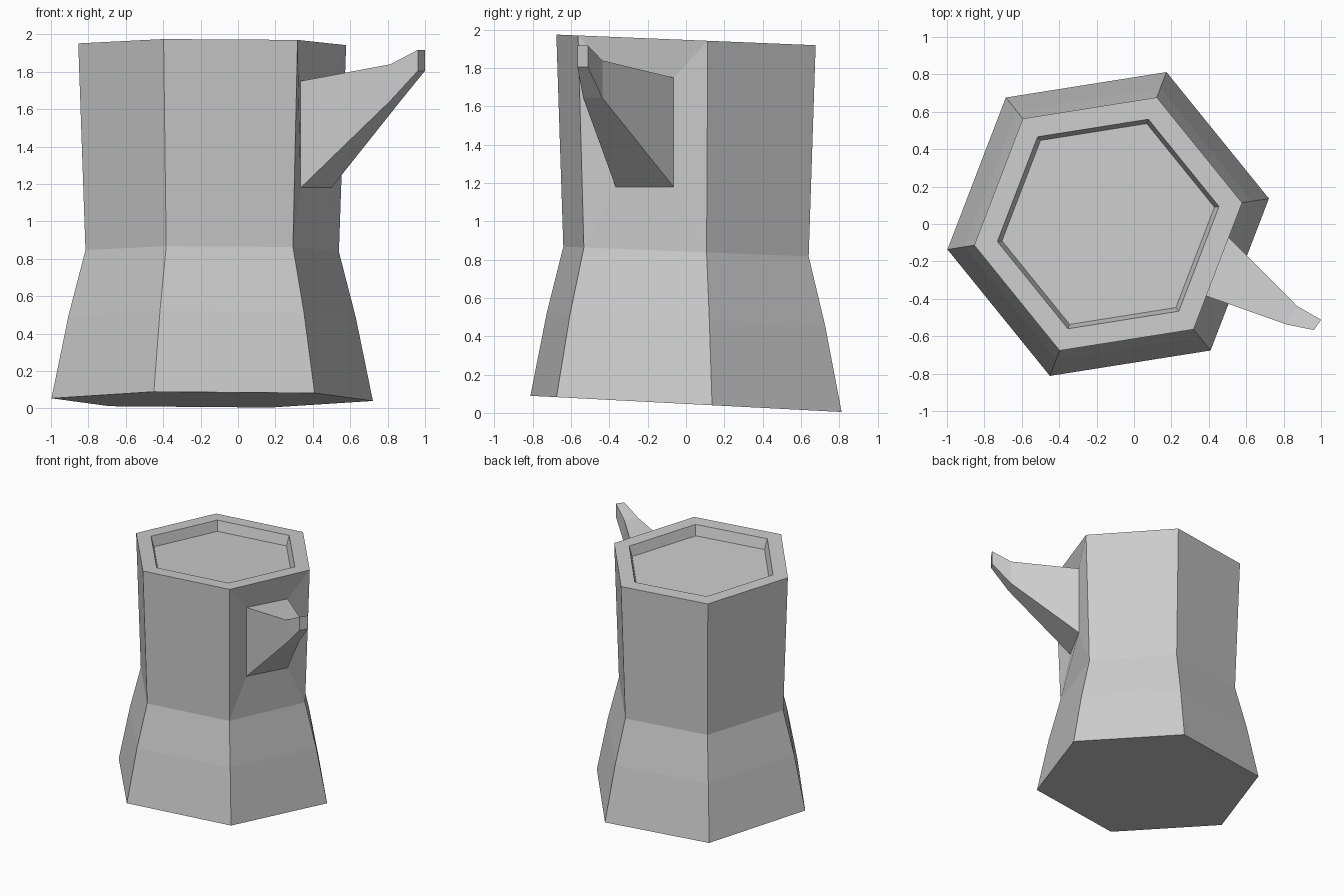
import bpy, bmesh, math

if "Cube" in bpy.data.objects:
    bpy.data.objects.remove(bpy.data.objects["Cube"], do_unlink=True)

# Single grey material
grey = bpy.data.materials.new("plain_grey")
grey.use_nodes = True
colour = (0.6, 0.6, 0.6, 1)
grey.diffuse_color = colour
grey.node_tree.nodes["Principled BSDF"].inputs["Base Color"].default_value = colour

SIDES = 6
CENTRE_X = -0.138
START = math.radians(9)

bm = bmesh.new()


def hex_ring(radius, height, slope):
    """Hexagon whose plane leans gently down towards the back."""
    ring = []
    for i in range(SIDES):
        a = START + math.tau * i / SIDES
        y = radius * math.sin(a)
        ring.append(bm.verts.new((CENTRE_X + radius * math.cos(a), y, height - slope * y)))
    return ring


def bridge(lower, upper, skip=None):
    n = len(lower)
    for i in range(n):
        if i != skip:
            j = (i + 1) % n
            bm.faces.new((lower[i], lower[j], upper[j], upper[i]))


def spout_section(near, far, low, high):
    """Upright four-cornered section from a front and a back edge."""
    points = ((*near, low), (*far, low), (*far, high), (*near, high))
    return [bm.verts.new(p) for p in points]


# Body profile: foot, flare, waist, rim, rim inner edge, recessed lid floor
profile = ((0.87, 0.047, 0.052), (0.778, 0.49, 0.047), (0.686, 0.842, 0.04),
           (0.725, 1.947, 0.041), (0.6, 1.947, 0.041), (0.575, 1.865, 0.041))
rings = [hex_ring(*p) for p in profile]
WAIST, RIM, SPOUT_SIDE = 2, 3, SIDES - 1
for k in range(len(rings) - 1):
    bridge(rings[k], rings[k + 1], SPOUT_SIDE if k == WAIST else None)
bm.faces.new(rings[0][::-1])
bm.faces.new(rings[-1])

# Spout drawn out of one upper body panel
waist, rim = rings[WAIST], rings[RIM]
panel = [waist[SPOUT_SIDE], waist[0], rim[0], rim[SPOUT_SIDE]]
sections = [panel,
            spout_section((0.335, -0.367), (0.5, -0.065), 1.18, 1.75),
            spout_section((0.815, -0.537), (0.87, -0.437), 1.645, 1.84),
            spout_section((0.962, -0.567), (1.0, -0.512), 1.805, 1.917)]
for a, b in zip(sections, sections[1:]):
    bridge(a, b)
bm.faces.new(sections[-1])

bmesh.ops.recalc_face_normals(bm, faces=bm.faces)
mesh = bpy.data.meshes.new("pot_with_spout")
bm.to_mesh(mesh)
bm.free()
mesh.materials.append(grey)
pot = bpy.data.objects.new("pot_with_spout", mesh)
bpy.context.collection.objects.link(pot)
